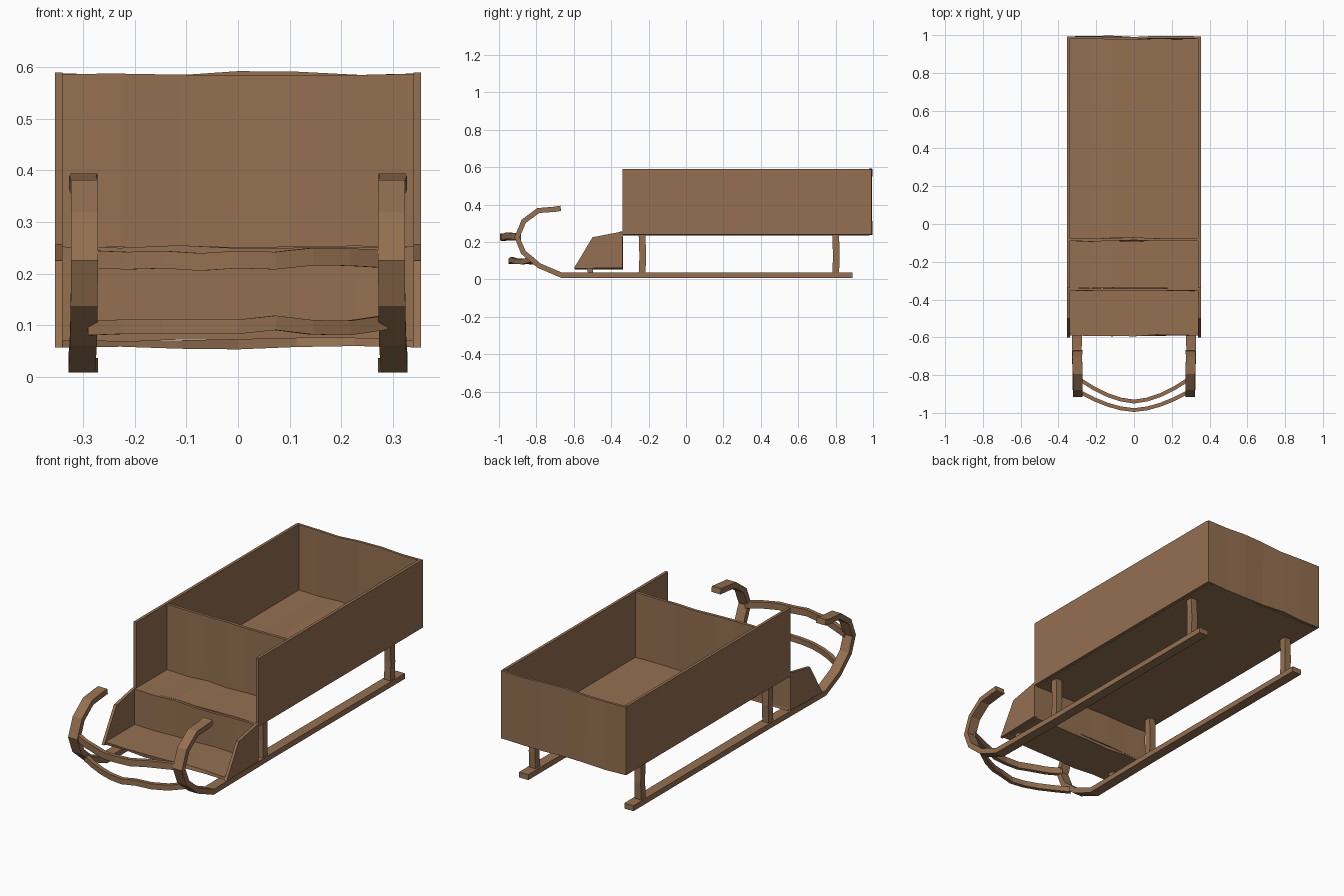
import bpy, bmesh, random
from mathutils import Vector

random.seed(4)
cube = bpy.data.objects.get("Cube")
if cube:
    bpy.data.objects.remove(cube)

wood = bpy.data.materials.new("brown wood")
wood.use_nodes = True
COLOR = (0.296, 0.162, 0.082, 1)
wood.diffuse_color = COLOR
wood.node_tree.nodes["Principled BSDF"].inputs["Base Color"].default_value = COLOR


def finish(name, bm, mirror=False):
    bmesh.ops.recalc_face_normals(bm, faces=bm.faces)
    mesh = bpy.data.meshes.new(name)
    bm.to_mesh(mesh)
    bm.free()
    mesh.materials.append(wood)
    obj = bpy.data.objects.new(name, mesh)
    bpy.context.collection.objects.link(obj)
    if mirror:
        obj.modifiers.new("Mirror", 'MIRROR').use_clip = False
    return obj


def board(name, low, high, cuts=0, wobble=0.0, mirror=False):
    """A box between two corners, hand-hewn across its width if cut."""
    low, high = Vector(low), Vector(high)
    bm = bmesh.new()
    bmesh.ops.create_cube(bm, size=1)
    for v in bm.verts:
        v.co = Vector(l + (c + 0.5) * (h - l) for l, h, c in zip(low, high, v.co))
    if cuts:
        across = [e for e in bm.edges
                  if abs(e.verts[0].co.x - e.verts[1].co.x) > 0.01]
        bmesh.ops.subdivide_edges(bm, edges=across, cuts=cuts, use_grid_fill=True)
        shifts = {}
        for v in bm.verts:
            if low.x + 0.01 < v.co.x < high.x - 0.01:
                # Both skins of the board shift together
                key = (round(v.co.x, 3), v.co.z > (low.z + high.z) / 2)
                if key not in shifts:
                    shifts[key] = Vector((0, random.uniform(-wobble, wobble),
                                          random.uniform(-wobble, wobble)))
                v.co += shifts[key]
    return finish(name, bm, mirror)


def sweep(name, path, axis, width, thick, wobble=0.0, mirror=False):
    """A rectangular bar along a flat path; width runs along the axis."""
    pts, axis = [Vector(p) for p in path], Vector(axis)
    bm, rings = bmesh.new(), []
    for i, p in enumerate(pts):
        a = (p - pts[max(i - 1, 0)]).normalized()
        b = (pts[min(i + 1, len(pts) - 1)] - p).normalized()
        normal = (a + b).normalized().cross(axis)
        p = p + axis * random.uniform(-wobble, wobble)
        w, t = axis * width / 2, normal * thick / 2
        rings.append([bm.verts.new(p + s * w + u * t)
                      for s, u in ((-1, -1), (1, -1), (1, 1), (-1, 1))])
    for r, q in zip(rings, rings[1:]):
        for k in range(4):
            j = (k + 1) % 4
            bm.faces.new((r[k], r[j], q[j], q[k]))
    bm.faces.new(rings[0])
    bm.faces.new(rings[-1])
    return finish(name, bm, mirror)


# Cargo box
HALF, INNER = 0.355, 0.34
board("box_side_walls", (INNER, -0.34, 0.24), (HALF, 0.98, 0.59), mirror=True)
board("box_back_wall", (-HALF, 0.98, 0.24), (HALF, 0.993, 0.588), 5, 0.005)
board("box_floor", (-INNER, -0.34, 0.238), (INNER, 0.98, 0.252), 5, 0.003)
board("seat_back", (-INNER, -0.09, 0.25), (INNER, -0.075, 0.587), 5, 0.005)

# Footwell in front of the seat
board("footwell_floor", (-INNER, -0.59, 0.057), (INNER, -0.34, 0.071), 5, 0.005)
board("footwell_back", (-INNER, -0.353, 0.07), (INNER, -0.34, 0.252), 5, 0.003)
bm = bmesh.new()
outline = ((-0.6, 0.057), (-0.5, 0.225), (-0.34, 0.256), (-0.34, 0.063))
panel = bm.faces.new([bm.verts.new((INNER, y, z)) for y, z in outline])
out = bmesh.ops.extrude_face_region(bm, geom=[panel])["geom"]
bmesh.ops.translate(bm, vec=(HALF - INNER, 0, 0),
                    verts=[g for g in out if isinstance(g, bmesh.types.BMVert)])
finish("footwell_sides", bm, True)

# Runners with curled tips
curl = ((0.89, 0.022), (-0.2, 0.022), (-0.665, 0.022), (-0.785, 0.073),
        (-0.87, 0.145), (-0.903, 0.225), (-0.868, 0.31), (-0.79, 0.368),
        (-0.70, 0.375), (-0.67, 0.38))
sweep("runners", [(0.3, y, z) for y, z in curl], (1, 0, 0), 0.052, 0.028, 0.003, True)

# Posts between the runners and the body
for label, y, top in (("front", -0.235, 0.242), ("rear", 0.80, 0.242),
                      ("footwell", -0.515, 0.062)):
    sweep(label + "_posts", [(0.3, y, 0.03), (0.3, y + 0.004, top * 0.5), (0.3, y, top)],
          (1, 0, 0), 0.036, 0.036, mirror=True)

# Bowed bars joining the runner tips
for label, ends, bow, z, height in (("upper", -0.89, 0.095, 0.228, 0.034),
                                    ("lower", -0.825, 0.115, 0.1, 0.028)):
    steps = [i / 4 for i in range(-4, 5)]
    path = [(0.285 * s, ends - bow * (1 - abs(s) ** 1.7), z) for s in steps]
    sweep(label + "_bar", path, (0, 0, 1), height, 0.02, 0.006)
